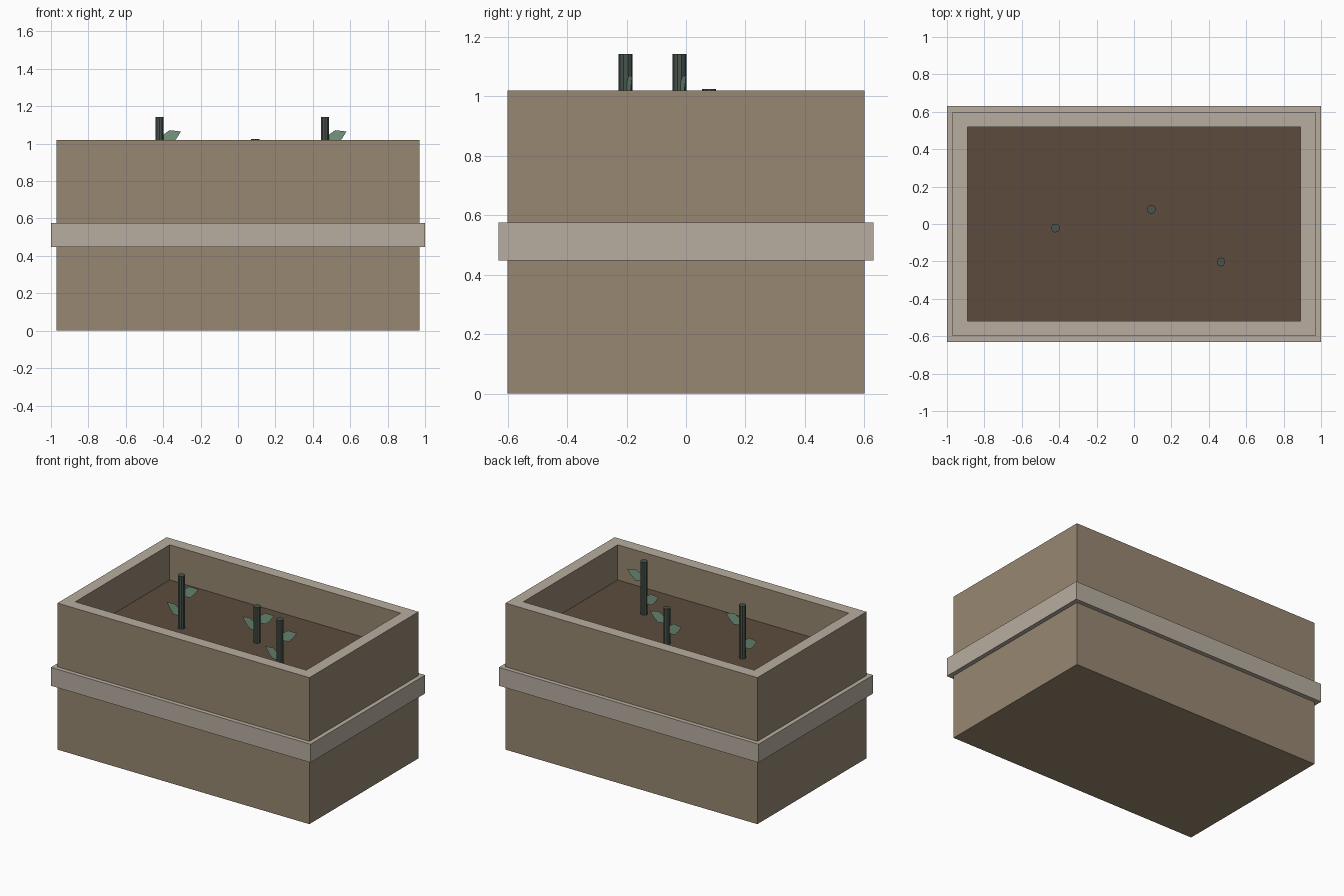
import bpy, bmesh
from mathutils import Vector

if "Cube" in bpy.data.objects:
    bpy.data.objects.remove(bpy.data.objects["Cube"])


def material(name, rgb):
    m = bpy.data.materials.new(name)
    lin = [((c / 255 + 0.055) / 1.055) ** 2.4 for c in rgb]
    m.diffuse_color = (*lin, 1)
    m.use_nodes = True
    m.node_tree.nodes["Principled BSDF"].inputs["Base Color"].default_value = m.diffuse_color
    return m


WALL = material("wall_brown", (151, 135, 113))
TRIM = material("pale_trim", (184, 173, 160))
SOIL = material("soil_brown", (93, 75, 61))
STEM = material("stem_green", (72, 84, 76))
LEAF = material("leaf_green", (122, 156, 132))


def finish(name, bm, *mats):
    me = bpy.data.meshes.new(name)
    bm.to_mesh(me)
    bm.free()
    for m in mats:
        me.materials.append(m)
    ob = bpy.data.objects.new(name, me)
    bpy.context.collection.objects.link(ob)
    return ob


def box(bm, hx, hy, z0, z1):
    r = bmesh.ops.create_cube(bm, size=1)
    for v in r["verts"]:
        v.co = Vector((v.co.x * 2 * hx, v.co.y * 2 * hy, z0 + (v.co.z + 0.5) * (z1 - z0)))


def ring(name, outer, inner, z0, z1, mat):
    # rectangular frame swept around the four corners
    bm = bmesh.new()
    loops = [[bm.verts.new((sx * hx, sy * hy, z))
              for sx, sy in ((-1, -1), (1, -1), (1, 1), (-1, 1))]
             for (hx, hy), z in ((outer, z0), (outer, z1), (inner, z1), (inner, z0))]
    for k in range(4):
        a, b = loops[k], loops[(k + 1) % 4]
        for i in range(4):
            j = (i + 1) % 4
            bm.faces.new((a[i], a[j], b[j], b[i]))
    bmesh.ops.recalc_face_normals(bm, faces=bm.faces)
    return finish(name, bm, mat)


# Planter body: box with the top inset and pushed down to the soil level
TOP, SOIL_Z = 1.02, 0.775
bm = bmesh.new()
box(bm, 0.97, 0.60, 0, TOP)
top = max(bm.faces, key=lambda f: f.calc_center_median().z)
rim = bmesh.ops.inset_region(bm, faces=[top], thickness=0.114)["faces"]
for f in rim:
    f.material_index = 1
ext = bmesh.ops.extrude_discrete_faces(bm, faces=[top])["faces"][0]
ext.material_index = 2
for v in ext.verts:
    v.co.z = SOIL_Z
finish("planter_body", bm, WALL, TRIM, SOIL)

# Raised band around the middle
ring("middle_band", (1.0, 0.63), (0.97, 0.60), 0.448, 0.576, TRIM)


# Leaf outline, from its base on the stem out to the tip
OUTLINE = [(0.0, 0.0), (0.02, 0.038), (0.055, 0.062), (0.115, 0.055),
           (0.09, 0.015), (0.06, -0.015), (0.02, -0.015)]


def leaf(name, x, y, z, side, slope):
    bm = bmesh.new()
    bm.faces.new([bm.verts.new((x + side * u, y + slope * u, z + w)) for u, w in OUTLINE])
    finish(name, bm, LEAF)


# Seedlings: octagonal stem with a low left leaf and a higher right leaf
for i, (x, y, z_top, z_right) in enumerate([(-0.42, -0.022, 1.142, 1.01),
                                            (0.093, 0.078, 1.025, 0.925),
                                            (0.465, -0.203, 1.142, 1.01)], 1):
    bm = bmesh.new()
    r = bmesh.ops.create_cone(bm, cap_ends=True, segments=10, radius1=0.0235,
                              radius2=0.0235, depth=z_top - SOIL_Z)
    bmesh.ops.translate(bm, verts=r["verts"], vec=(x, y, (z_top + SOIL_Z) / 2))
    finish(f"stem_{i}", bm, STEM)
    leaf(f"left_leaf_{i}", x, y, 0.865, -1, 0.04)
    leaf(f"right_leaf_{i}", x, y, z_right, 1, 0.19)
